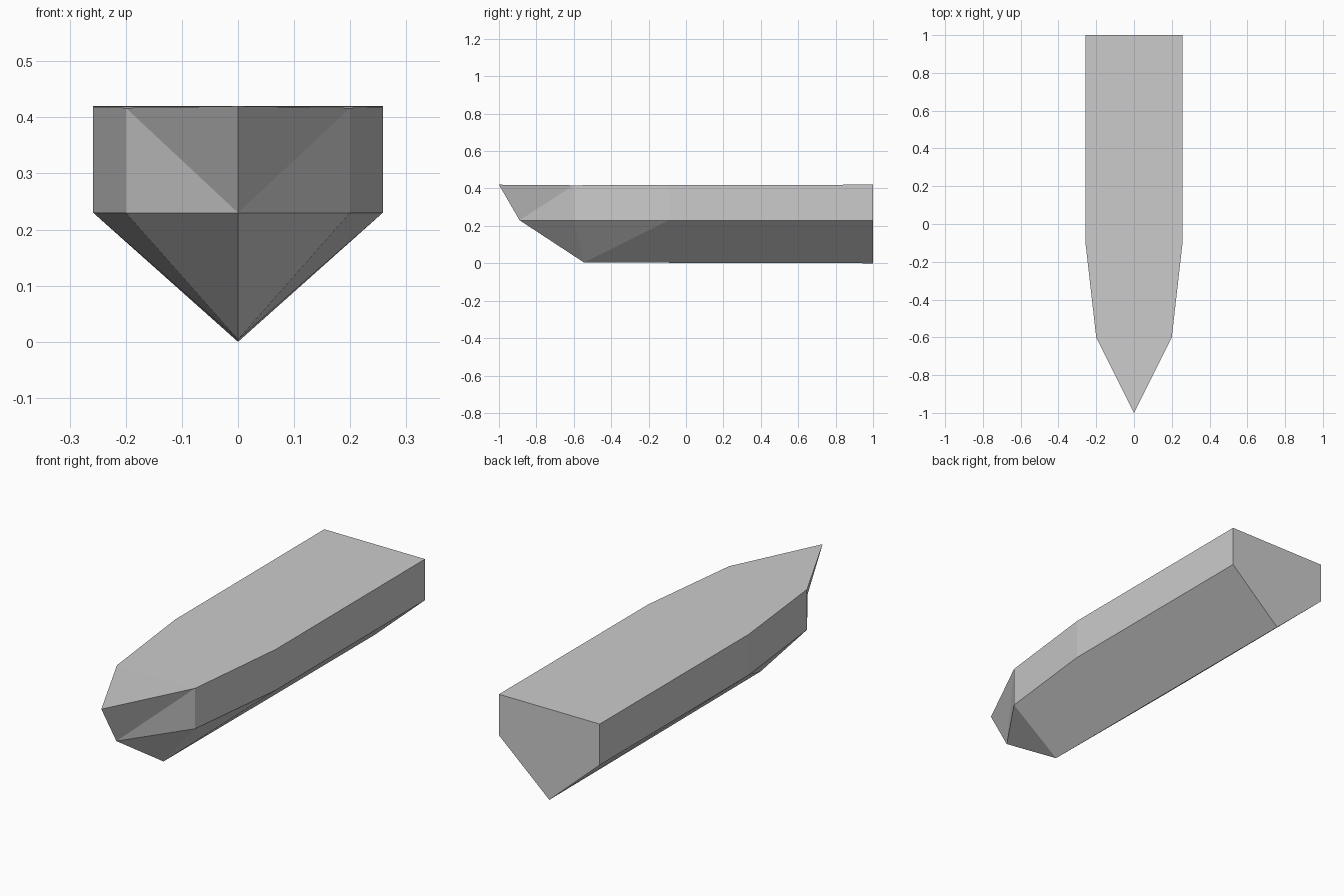
import bpy, bmesh

if "Cube" in bpy.data.objects:
    bpy.data.objects.remove(bpy.data.objects["Cube"])

# Half-breadth outlines (x, y, z) from shoulder to stern, starboard side
deck_line = [(0.2, -0.6, 0.417), (0.258, -0.09, 0.419), (0.258, 1.0, 0.42)]
chine_line = [(0.2, -0.6, 0.23), (0.258, -0.09, 0.23), (0.258, 1.0, 0.23)]

bm = bmesh.new()

# Centreline points
bow_top = bm.verts.new((0, -1.0, 0.42))
bow_chine = bm.verts.new((0, -0.89, 0.23))
keel_front = bm.verts.new((0, -0.545, 0.004))
keel_stern = bm.verts.new((0, 1.0, 0))

# Both sides of the hull
sides = []
for s in (1, -1):
    deck = [bm.verts.new((s * x, y, z)) for x, y, z in deck_line]
    chine = [bm.verts.new((s * x, y, z)) for x, y, z in chine_line]
    sides.append((deck, chine))
    # bow facets
    bm.faces.new((bow_top, bow_chine, deck[0]))
    bm.faces.new((bow_chine, chine[0], deck[0]))
    bm.faces.new((bow_chine, keel_front, chine[0]))
    # side panels
    for i in range(2):
        bm.faces.new((chine[i], chine[i + 1], deck[i + 1], deck[i]))
    # bottom panels
    bm.faces.new((chine[0], keel_front, chine[1]))
    bm.faces.new((chine[1], keel_front, keel_stern, chine[2]))

# Deck strips and transom
(d1, c1), (d2, c2) = sides
bm.faces.new((bow_top, d1[0], d2[0]))
for i in range(2):
    bm.faces.new((d1[i], d1[i + 1], d2[i + 1], d2[i]))
bm.faces.new((d1[2], c1[2], keel_stern, c2[2], d2[2]))

bmesh.ops.recalc_face_normals(bm, faces=bm.faces[:])
mesh = bpy.data.meshes.new("boat_hull")
bm.to_mesh(mesh)
bm.free()
bpy.context.collection.objects.link(bpy.data.objects.new("boat_hull", mesh))
